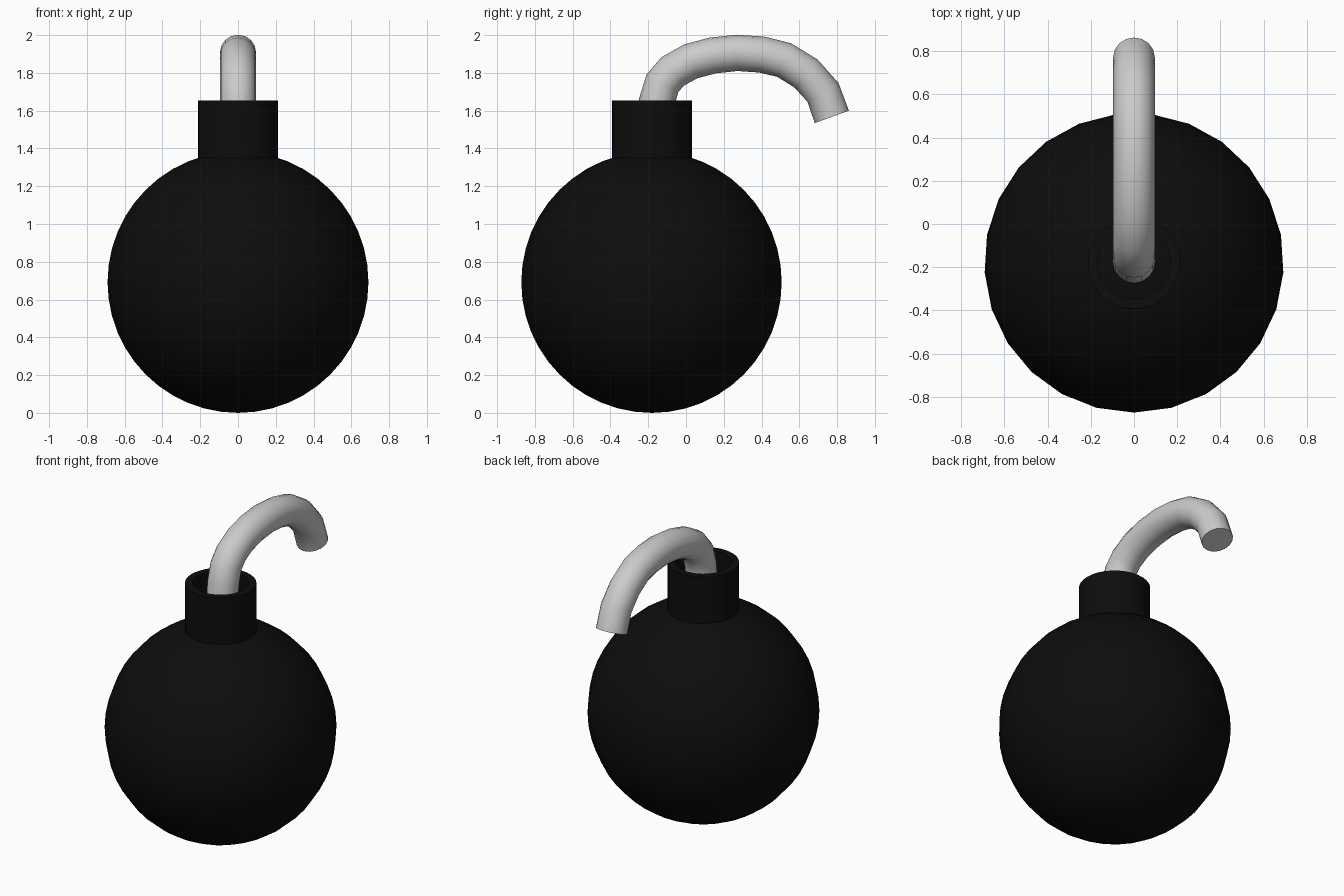
import bpy, bmesh, math

if "Cube" in bpy.data.objects:
    bpy.data.objects.remove(bpy.data.objects["Cube"])

CY = -0.18  # centre of the body along y

black = bpy.data.materials.new("black_iron")
black.diffuse_color = (0.004, 0.004, 0.004, 1)
black.use_nodes = True
black.node_tree.nodes["Principled BSDF"].inputs["Base Color"].default_value = black.diffuse_color


def smooth(obj, degrees):
    bpy.ops.object.select_all(action='DESELECT')
    obj.select_set(True)
    bpy.context.view_layer.objects.active = obj
    bpy.ops.object.shade_smooth_by_angle(angle=math.radians(degrees))


# round body, a ball with 25 sides
bpy.ops.mesh.primitive_uv_sphere_add(segments=25, ring_count=24, radius=0.692,
                                     location=(0, CY, 0.692), rotation=(0, 0, math.pi))
body = bpy.context.object
body.name = "round_body"
body.data.materials.append(black)
smooth(body, 40)

# hollow neck: rectangular wall profile spun around the axis
profile = [(0.213, 1.32), (0.213, 1.655), (0.168, 1.655), (0.168, 1.32)]
bm = bmesh.new()
verts = [bm.verts.new((r, 0, z)) for r, z in profile]
edges = [bm.edges.new((verts[i], verts[(i + 1) % 4])) for i in range(4)]
bmesh.ops.spin(bm, geom=verts + edges, cent=(0, 0, 0), axis=(0, 0, 1),
               angle=math.tau, steps=32, use_merge=True)
bmesh.ops.remove_doubles(bm, verts=bm.verts, dist=1e-5)
bmesh.ops.recalc_face_normals(bm, faces=bm.faces)
mesh = bpy.data.meshes.new("neck")
bm.to_mesh(mesh)
bm.free()
neck = bpy.data.objects.new("neck", mesh)
neck.location.y = CY
mesh.materials.append(black)
bpy.context.collection.objects.link(neck)
smooth(neck, 40)

# curved fuse swept along a bent path
path = [(-0.18, 1.34), (-0.153, 1.65), (-0.125, 1.745), (-0.07, 1.808),
        (0.025, 1.861), (0.14, 1.892), (0.27, 1.906), (0.40, 1.897),
        (0.52, 1.868), (0.635, 1.797), (0.725, 1.697), (0.772, 1.567)]
curve = bpy.data.curves.new("fuse", 'CURVE')
curve.dimensions = '3D'
curve.bevel_depth = 0.096
curve.bevel_resolution = 6
curve.use_fill_caps = True
spline = curve.splines.new('POLY')
spline.points.add(len(path) - 1)
for point, (y, z) in zip(spline.points, path):
    point.co = (0, y, z, 1)
fuse = bpy.data.objects.new("fuse", curve)
bpy.context.collection.objects.link(fuse)
bpy.ops.object.select_all(action='DESELECT')
fuse.select_set(True)
bpy.context.view_layer.objects.active = fuse
bpy.ops.object.convert(target='MESH')
fuse = bpy.context.object
bm = bmesh.new()
bm.from_mesh(fuse.data)
bmesh.ops.remove_doubles(bm, verts=bm.verts, dist=1e-5)
bmesh.ops.recalc_face_normals(bm, faces=bm.faces)
bm.to_mesh(fuse.data)
bm.free()
smooth(fuse, 50)
